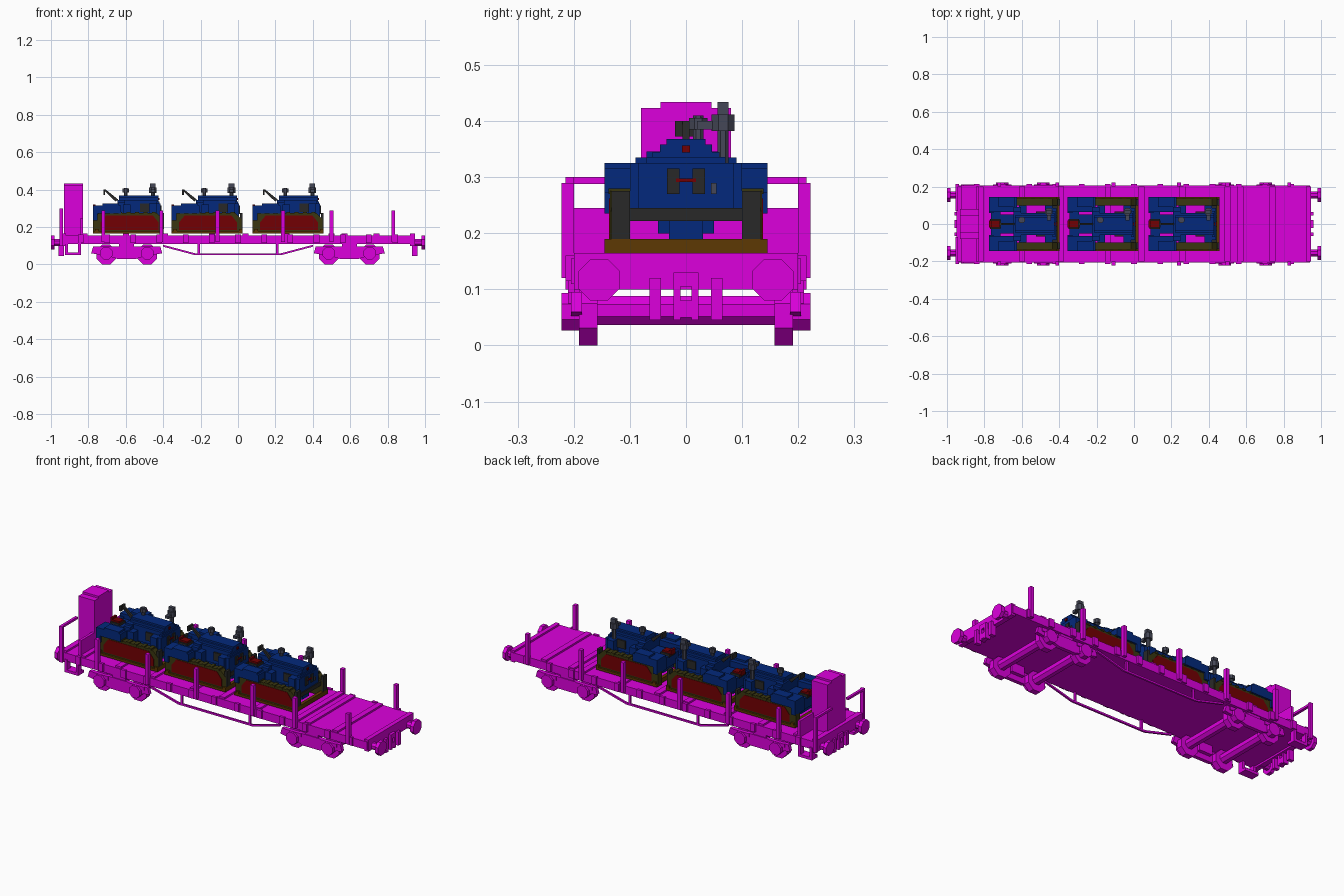
import bpy
import bmesh
import math
from mathutils import Matrix, Vector

default_cube = bpy.data.objects.get("Cube")
if default_cube:
    bpy.data.objects.remove(default_cube, do_unlink=True)


def make_material(name, red, green, blue):
    material = bpy.data.materials.new(name)
    material.use_nodes = True
    color = (red, green, blue, 1)
    material.diffuse_color = color
    material.node_tree.nodes["Principled BSDF"].inputs["Base Color"].default_value = color
    return material


magenta = make_material("magenta wagon paint", .72, 0, .72)
navy = make_material("navy tractor paint", .001, .022, .2)
crimson = make_material("dark red", .17, 0, .001)
timber = make_material("brown timber", .11, .04, .001)
olive = make_material("olive track steel", .042, .037, .005)
charcoal = make_material("charcoal", .022, .022, .021)
slate = make_material("slate metal", .06, .064, .095)


def finish(bm, name, material):
    bmesh.ops.recalc_face_normals(bm, faces=bm.faces)
    mesh = bpy.data.meshes.new(name)
    bm.to_mesh(mesh)
    bm.free()
    mesh.materials.append(material)
    obj = bpy.data.objects.new(name, mesh)
    bpy.context.collection.objects.link(obj)
    return obj


def add_box(bm, xs, ys, zs):
    low, high = Vector((xs[0], ys[0], zs[0])), Vector((xs[1], ys[1], zs[1]))
    scale = Matrix.Diagonal((*(high - low), 1))
    bmesh.ops.create_cube(bm, size=1, matrix=Matrix.Translation((low + high) / 2) @ scale)


def box(name, material, xs, ys, zs, mirror=False):
    """Box from three ranges, optionally repeated on the other side."""
    bm = bmesh.new()
    add_box(bm, xs, ys, zs)
    if mirror:
        add_box(bm, xs, (-ys[1], -ys[0]), zs)
    return finish(bm, name, material)


def centred(name, material, xs, half_width, zs):
    return box(name, material, xs, (-half_width, half_width), zs)


def plate(name, material, outline, ys, mirror=True):
    """Side profile in x and z, extruded between two y values."""
    bm = bmesh.new()
    for side in ((1, -1) if mirror else (1,)):
        near = [bm.verts.new((x, side * ys[0], z)) for x, z in outline]
        far = [bm.verts.new((x, side * ys[1], z)) for x, z in outline]
        bm.faces.new(near)
        bm.faces.new(far)
        for i in range(len(near)):
            j = i - 1
            bm.faces.new((near[j], near[i], far[i], far[j]))
    return finish(bm, name, material)


def drum(name, material, axis, centre, radius, length):
    """Blocky eight-sided cylinder along x, y or z."""
    bm = bmesh.new()
    turn = {"x": Matrix.Rotation(math.pi / 2, 4, "Y"),
            "y": Matrix.Rotation(math.pi / 2, 4, "X"),
            "z": Matrix.Identity(4)}[axis]
    flat = Matrix.Rotation(math.pi / 8, 4, "Z")
    bmesh.ops.create_cone(bm, cap_ends=True, segments=8, radius1=radius, radius2=radius,
                          depth=length, matrix=Matrix.Translation(centre) @ turn @ flat)
    return finish(bm, name, material)


# Wagon floor, end beams and cross strips
centred("deck", magenta, (-.95, .94), .205, (.11, .155))
centred("left_end_beam", magenta, (-.95, -.92), .2, (.1, .165))
centred("right_end_beam", magenta, (.92, .945), .2, (.1, .165))
for x in (-.82, -.6, -.39, -.14, .04, .26, .5, .57, .74):
    centred("deck_strip", magenta, (x - .016, x + .016), .2, (.15, .165))

# Stake pockets and stakes along both sides
for x in (-.72, -.41, -.11, .24, .5, .83):
    box("stake", magenta, (x - .01, x + .01), (.2, .222), (.12, .29), mirror=True)
for i in range(13):
    x = -.84 + i * .14
    box("stake_pocket", magenta, (x - .015, x + .015), (.2, .215), (.115, .16), mirror=True)

# Brakeman's cabin with low wings, railing and steps
centred("cabin", magenta, (-.93, -.83), .08, (.15, .423))
centred("cabin_roof", magenta, (-.93, -.83), .045, (.42, .434))
box("cabin_wing", magenta, (-.845, -.83), (.07, .2), (.15, .245), mirror=True)
box("railing_top", magenta, (-.955, -.94), (.07, .2), (.288, .3), mirror=True)
box("railing_post", magenta, (-.955, -.935), (.2, .215), (.1, .3), mirror=True)
box("step_hanger", magenta, (-.925, -.91), (.18, .21), (.05, .12), mirror=True)
box("step_hanger", magenta, (-.855, -.84), (.18, .21), (.05, .12), mirror=True)
box("step_tread", magenta, (-.925, -.84), (.16, .21), (.05, .065), mirror=True)

# Buffers and couplings at each end
for end in (-1, 1):
    for side in (-1, 1):
        y = side * .155
        drum("buffer_stem", magenta, "x", (end * .96, y, .117), .02, .06)
        drum("buffer_head", magenta, "x", (end * .99, y, .117), .04, .02)
    near, far = sorted((end * .93, end * .96))
    centred("coupling_hook", magenta, (near, far), .022, (.105, .13))
    box("coupling_link", magenta, (near, far), (.01, .022), (.045, .11), mirror=True)
    centred("coupling_pin", magenta, (near, far), .02, (.05, .08))
    box("brake_hose", magenta, (near, far), (.045, .065), (.045, .12), mirror=True)

# Bogies: wheels, axles, axle boxes and side frames
for bogie in (-.595, .595):
    for axle in (bogie - .11, bogie + .11):
        drum("axle", magenta, "y", (axle, 0, .062), .028, .38)
        for side in (-1, 1):
            drum("wheel", magenta, "y", (axle, side * .174, .053), .057, .033)
            drum("axle_box", magenta, "y", (axle, side * .205, .06), .036, .034)
        box("axle_spring", magenta, (axle - .05, axle + .05), (.19, .21), (.075, .095), mirror=True)
    frame = [(bogie + x, z) for x, z in
             ((-.19, .06), (-.18, .095), (.18, .095), (.19, .06), (.1, .045), (.05, .03),
              (-.05, .03), (-.1, .045))]
    plate("bogie_frame", magenta, frame, (.185, .205))
    box("bogie_bearer", magenta, (bogie - .04, bogie + .04), (.165, .2), (.06, .112), mirror=True)

# Truss rods with queen posts
truss = ((-.4, .105), (-.23, .06), (.23, .06), (.4, .105), (.4, .095), (.23, .05),
         (-.23, .05), (-.4, .095))
plate("truss_rod", magenta, truss, (.19, .2))
for x in (-.21, .21):
    box("queen_post", magenta, (x - .006, x + .006), (.19, .2), (.05, .115), mirror=True)


def build_tractor():
    """Crawler tractor, rear at x = 0, nose towards +x."""
    parts = []
    keep = parts.append

    # Crawler tracks and red side panels
    track = ((0, .165), (.375, .165), (.375, .24), (.34, .275), (.03, .275), (0, .24))
    panel = ((.04, .185), (.35, .185), (.35, .225), (.32, .262), (.07, .262), (.04, .225))
    keep(plate("crawler_track", olive, track, (.1, .135)))
    keep(plate("track_panel", crimson, panel, (.12, .137)))
    for i in range(7):
        x = .045 + i * .045
        keep(box("track_shoe", olive, (x, x + .02), (.1, .138), (.27, .28), mirror=True))
    keep(box("track_nose", charcoal, (.365, .38), (.1, .133), (.19, .275), mirror=True))
    keep(box("track_sole", timber, (0, .375), (.1, .145), (.165, .178), mirror=True))
    for x in (.01, .36):
        keep(centred("timber_chock", timber, (x, x + .018), .145, (.165, .19)))

    # Hull, fenders and driver's place
    keep(centred("hull", navy, (.03, .33), .05, (.2, .29)))
    keep(centred("lower_nose", navy, (.3, .34), .03, (.185, .24)))
    keep(box("fender", navy, (0, .15), (.065, .145), (.272, .315), mirror=True))
    keep(box("fender_box", navy, (.05, .14), (.09, .145), (.3, .325), mirror=True))
    keep(box("rear_skirt", navy, (0, .025), (.06, .145), (.235, .3), mirror=True))
    keep(centred("rear_plate", navy, (.01, .06), .07, (.23, .29)))
    keep(centred("dashboard", navy, (.13, .17), .09, (.27, .335)))
    keep(centred("dashboard_top", navy, (.13, .17), .07, (.33, .346)))
    keep(centred("seat_base", charcoal, (.005, .06), .028, (.285, .303)))
    keep(centred("seat_cushion", crimson, (.01, .055), .02, (.3, .312)))
    keep(centred("seat_back", crimson, (0, .012), .02, (.295, .322)))
    lever = ((.055, .4), (.068, .4), (.135, .347), (.12, .337))
    keep(plate("steering_column", charcoal, lever, (-.006, .006), mirror=False))
    keep(centred("steering_wheel", charcoal, (.055, .065), .02, (.372, .4)))

    # Stepped engine hood and nose
    for half_width, top in ((.06, .345), (.046, .358), (.035, .368)):
        keep(centred("engine_hood", navy, (.14, .35), half_width, (.26, top)))
    keep(box("engine_side", navy, (.16, .2), (.055, .1), (.25, .32), mirror=True))
    keep(box("front_fender", navy, (.3, .34), (.055, .1), (.24, .325), mirror=True))
    keep(box("side_grille", charcoal, (.25, .3), (.055, .068), (.28, .325), mirror=True))
    keep(centred("front_bumper", charcoal, (.33, .365), .1, (.222, .245)))
    keep(centred("radiator", navy, (.34, .36), .085, (.245, .325)))
    keep(centred("radiator_top", navy, (.34, .356), .07, (.32, .336)))
    keep(box("radiator_vent", charcoal, (.358, .365), (.012, .034), (.27, .315), mirror=True))
    keep(centred("radiator_bar", crimson, (.358, .367), .018, (.291, .298)))
    keep(box("radiator_pipe", slate, (.355, .366), (.045, .054), (.27, .29)))
    keep(centred("nose_lamp", crimson, (.348, .356), .007, (.344, .356)))

    # Exhaust and air intake
    keep(drum("exhaust_pipe", slate, "z", (.32, .066, .36), .011, .08))
    keep(drum("exhaust_silencer", slate, "z", (.32, .066, .397), .022, .03))
    keep(box("exhaust_top", slate, (.305, .335), (.056, .076), (.39, .434)))
    keep(box("exhaust_branch", slate, (.31, .33), (.02, .06), (.385, .4)))
    keep(drum("air_intake", slate, "z", (.175, .022, .38), .01, .06))
    keep(drum("intake_cap", slate, "z", (.175, .022, .395), .018, .02))
    return parts


# Three tractors in a row sharing the same meshes
tractor = build_tractor()
for start in (-.355, .078):
    for part in tractor:
        twin = part.copy()
        twin.location.x = start
        bpy.context.collection.objects.link(twin)
for part in tractor:
    part.location.x = -.775
